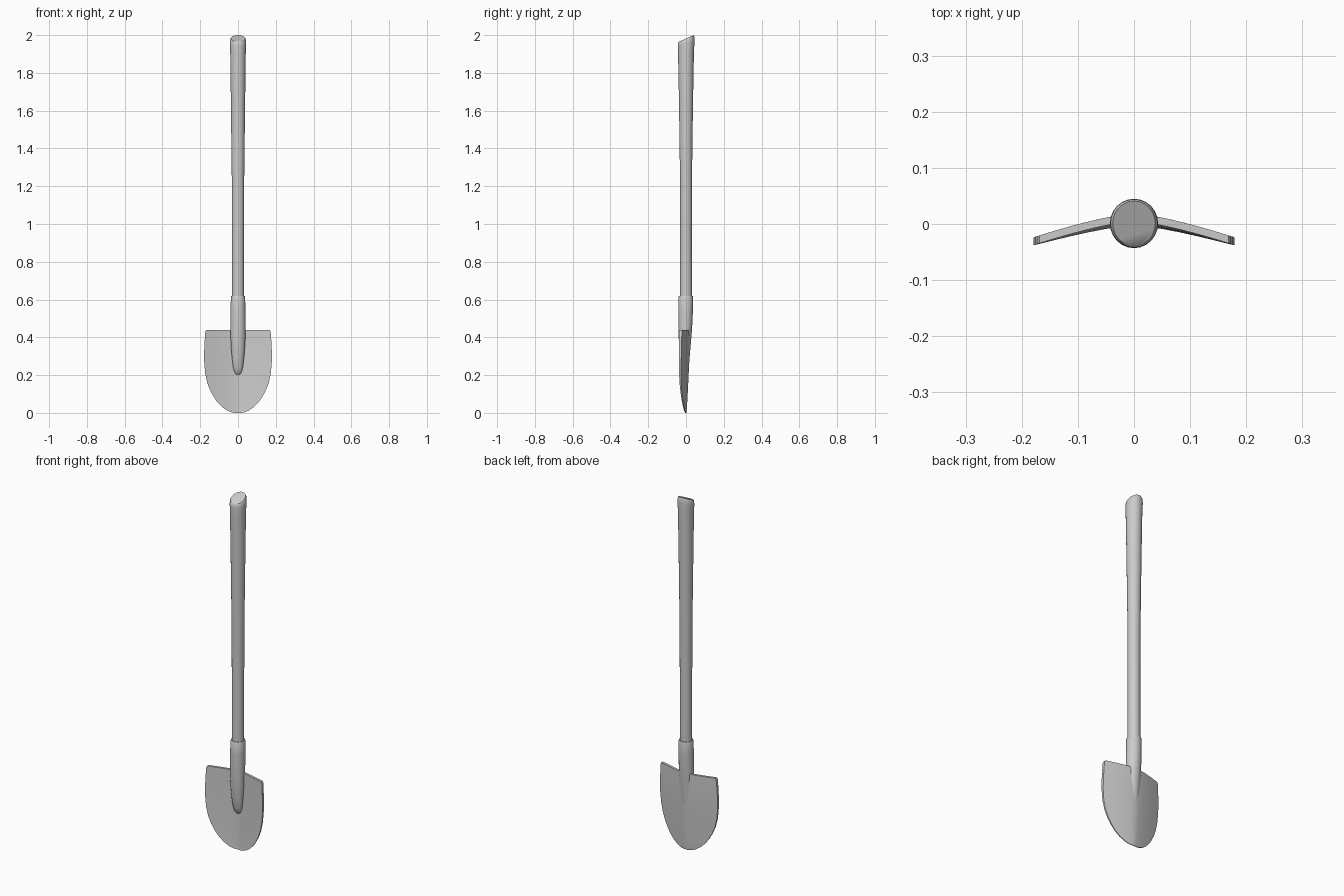
import bpy, math

if "Cube" in bpy.data.objects:
    bpy.data.objects.remove(bpy.data.objects["Cube"])


def loft(name, rings, angle=40):
    """Skin a list of equal-length closed rings and cap both ends."""
    n = len(rings[0])
    verts = [p for ring in rings for p in ring]
    faces = [(i * n + j, i * n + (j + 1) % n, (i + 1) * n + (j + 1) % n, (i + 1) * n + j)
             for i in range(len(rings) - 1) for j in range(n)]
    faces.append(tuple(reversed(range(n))))
    faces.append(tuple(range(len(verts) - n, len(verts))))
    mesh = bpy.data.meshes.new(name)
    mesh.from_pydata(verts, [], faces)
    ob = bpy.data.objects.new(name, mesh)
    bpy.context.collection.objects.link(ob)
    bpy.ops.object.select_all(action='DESELECT')
    ob.select_set(True)
    bpy.context.view_layer.objects.active = ob
    bpy.ops.object.mode_set(mode='EDIT')
    bpy.ops.mesh.select_all(action='SELECT')
    bpy.ops.mesh.normals_make_consistent(inside=False)
    bpy.ops.object.mode_set(mode='OBJECT')
    bpy.ops.object.shade_smooth_by_angle(angle=math.radians(angle))
    return ob


def oval(z, cy, rx, ry, slant=0, n=24):
    """Elliptical ring; slant raises its back edge and lowers its front edge."""
    ring = []
    for k in range(n):
        a = 2 * math.pi * k / n
        ring.append((rx * math.cos(a), cy + ry * math.sin(a), z + slant * math.sin(a)))
    return ring


# Wooden handle, flared towards a slanted top
loft("handle", [oval(*r) for r in [
    (0.50, 0.0, 0.032, 0.032),
    (0.90, 0.0, 0.032, 0.031),
    (1.25, 0.0, 0.033, 0.032),
    (1.50, 0.0, 0.036, 0.035),
    (1.75, 0.0, 0.039, 0.039),
    (1.90, 0.0, 0.041, 0.042, 0.005),
    (1.955, 0.001, 0.043, 0.044, 0.014),
    (1.975, 0.001, 0.042, 0.043, 0.017),
    (1.982, 0.001, 0.038, 0.040, 0.018)]])

# Metal socket, tapering down into the blade: z, front y, back y, half width
socket = [(0.62, -0.036, 0.036, 0.035), (0.612, -0.040, 0.038, 0.038),
          (0.55, -0.041, 0.037, 0.039), (0.48, -0.041, 0.034, 0.040),
          (0.42, -0.040, 0.030, 0.040), (0.35, -0.036, 0.024, 0.037),
          (0.29, -0.029, 0.019, 0.032), (0.24, -0.021, 0.015, 0.026),
          (0.215, -0.013, 0.012, 0.019), (0.203, -0.003, 0.010, 0.009)]
loft("socket", [oval(z, (f + b) / 2, w, (b - f) / 2) for z, f, b, w in socket])


# Dished blade: each row is a thin bent strip, closed front and back
def blade_row(z, w, cols=16):
    centre = 0.012 * min(1, z / 0.3) ** 0.7
    half = 0.002 + 0.005 * min(1, z / 0.35)
    xs = [w * (2 * k / cols - 1) for k in range(cols + 1)]
    mid = [(x, centre - 0.043 * (abs(x) / 0.18) ** 1.35) for x in xs]
    front = [(x, y - half, z) for x, y in mid]
    back = [(x, y + half, z) for x, y in reversed(mid)]
    return front + back


outline = [(0.0, 0.018), (0.003, 0.034), (0.012, 0.056), (0.03, 0.083), (0.055, 0.108),
           (0.085, 0.129), (0.12, 0.148), (0.16, 0.163), (0.21, 0.174), (0.27, 0.179),
           (0.33, 0.179), (0.39, 0.176), (0.43, 0.173), (0.438, 0.168)]
loft("blade", [blade_row(z, w) for z, w in outline], 35)
